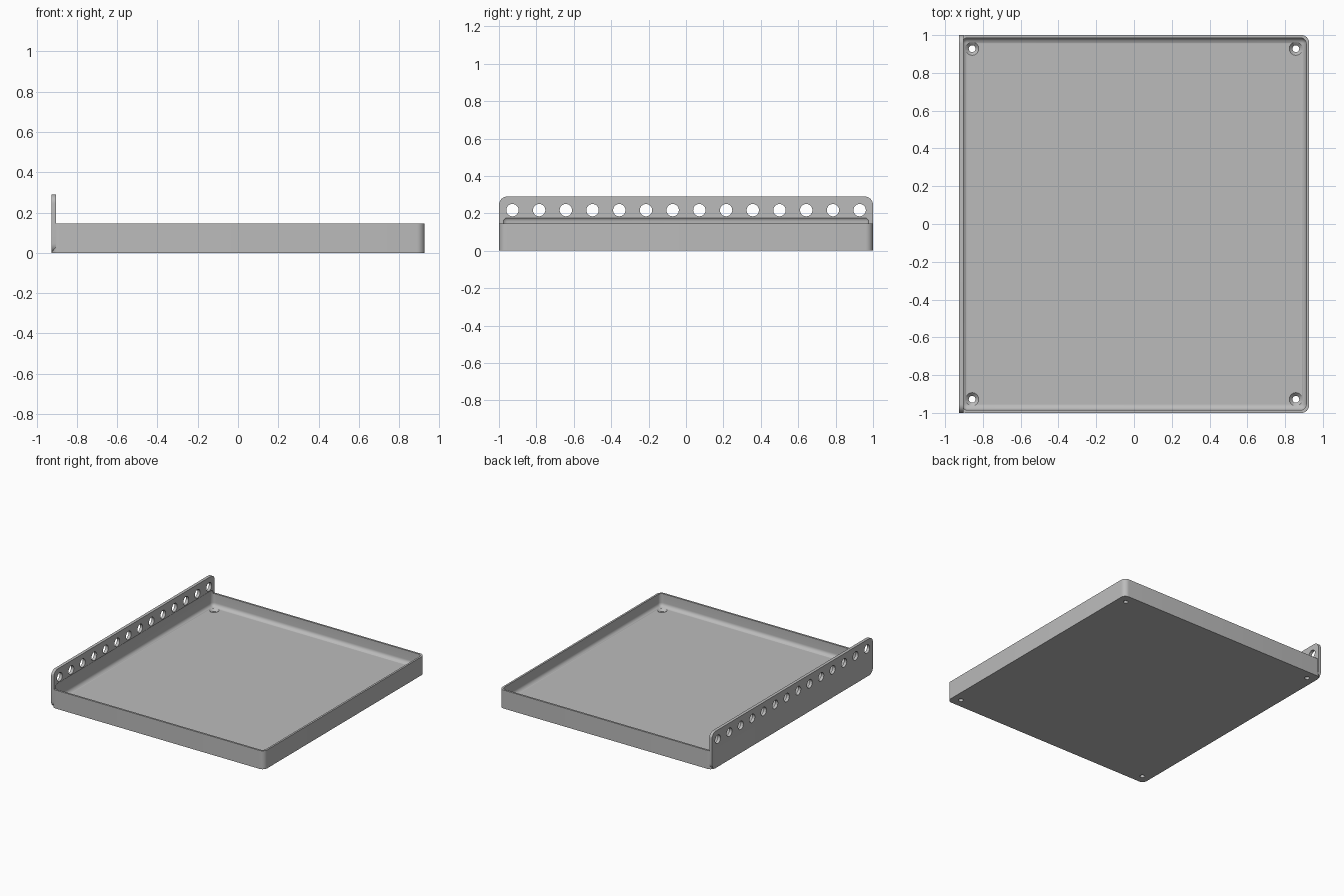
import bpy, bmesh, math
from mathutils import Matrix, Vector

if "Cube" in bpy.data.objects:
    bpy.data.objects.remove(bpy.data.objects["Cube"], do_unlink=True)

HX, HY = 0.927, 1.0           # half footprint
RIM, FLOOR, TOP = 0.145, 0.045, 0.29
PLATE_IN = -0.903             # inner face of the upright plate

grey = bpy.data.materials.new("plain grey")
grey.use_nodes = True
colour = (0.5, 0.5, 0.5, 1)
grey.diffuse_color = colour
grey.node_tree.nodes["Principled BSDF"].inputs["Base Color"].default_value = colour


def make_object(name, bm):
    bmesh.ops.recalc_face_normals(bm, faces=bm.faces)
    mesh = bpy.data.meshes.new(name)
    bm.to_mesh(mesh)
    bm.free()
    mesh.materials.append(grey)
    obj = bpy.data.objects.new(name, mesh)
    bpy.context.collection.objects.link(obj)
    return obj


def rounded_box(name, low, high, radius, axis=None):
    """Box with the edges along one axis rounded, or all edges if axis is None."""
    low, high = Vector(low), Vector(high)
    bm = bmesh.new()
    bmesh.ops.create_cube(bm, size=1)
    bmesh.ops.scale(bm, vec=high - low, verts=bm.verts)
    bmesh.ops.translate(bm, vec=(low + high) / 2, verts=bm.verts)
    edges = [e for e in bm.edges if axis is None
             or abs((e.verts[0].co - e.verts[1].co).normalized()[axis]) > 0.9]
    bmesh.ops.bevel(bm, geom=edges, offset=radius, segments=8,
                    profile=0.5, affect='EDGES')
    return make_object(name, bm)


def add_cone(bm, r1, r2, depth, matrix):
    bmesh.ops.create_cone(bm, cap_ends=True, segments=32, radius1=r1,
                          radius2=r2, depth=depth, matrix=matrix)


def combine(target, other, operation):
    mod = target.modifiers.new(operation.lower(), 'BOOLEAN')
    mod.operation, mod.solver, mod.object = operation, 'EXACT', other
    bpy.context.view_layer.objects.active = target
    bpy.ops.object.modifier_apply(modifier=mod.name)
    bpy.data.objects.remove(other, do_unlink=True)


# Tray body joined to the upright mounting plate
tray = rounded_box("tray_with_mounting_plate", (-HX, -HY, 0), (HX, HY, RIM), 0.04, axis=2)
plate = rounded_box("mounting_plate", (-HX, -HY, 0), (PLATE_IN, HY, TOP), 0.045, axis=0)
combine(tray, plate, 'UNION')

# Hollow with soft edges, biting slightly into the plate
hollow = rounded_box("hollow_cutter", (-0.912, -0.985, FLOOR), (0.912, 0.985, 0.185), 0.03)
combine(tray, hollow, 'DIFFERENCE')

# Row of round holes along the plate
bm = bmesh.new()
for i in range(14):
    y = -0.928 + i * 0.1428
    add_cone(bm, 0.033, 0.033, 0.2,
             Matrix.Translation((-0.915, y, 0.217)) @ Matrix.Rotation(math.pi / 2, 4, 'Y'))
combine(tray, make_object("plate_hole_cutter", bm), 'DIFFERENCE')

# Countersunk screw holes in the floor corners
corners = [(x, y) for x in (-0.857, 0.857) for y in (-0.928, 0.928)]
for radius1, radius2, depth, z in ((0.018, 0.018, 0.2, 0.02), (0.015, 0.039, 0.024, 0.037)):
    bm = bmesh.new()
    for x, y in corners:
        add_cone(bm, radius1, radius2, depth, Matrix.Translation((x, y, z)))
    combine(tray, make_object("screw_hole_cutter", bm), 'DIFFERENCE')

# Smooth rounded edges, keep hard corners
bpy.ops.object.select_all(action='DESELECT')
tray.select_set(True)
bpy.context.view_layer.objects.active = tray
bpy.ops.object.shade_smooth_by_angle(angle=math.radians(30))
